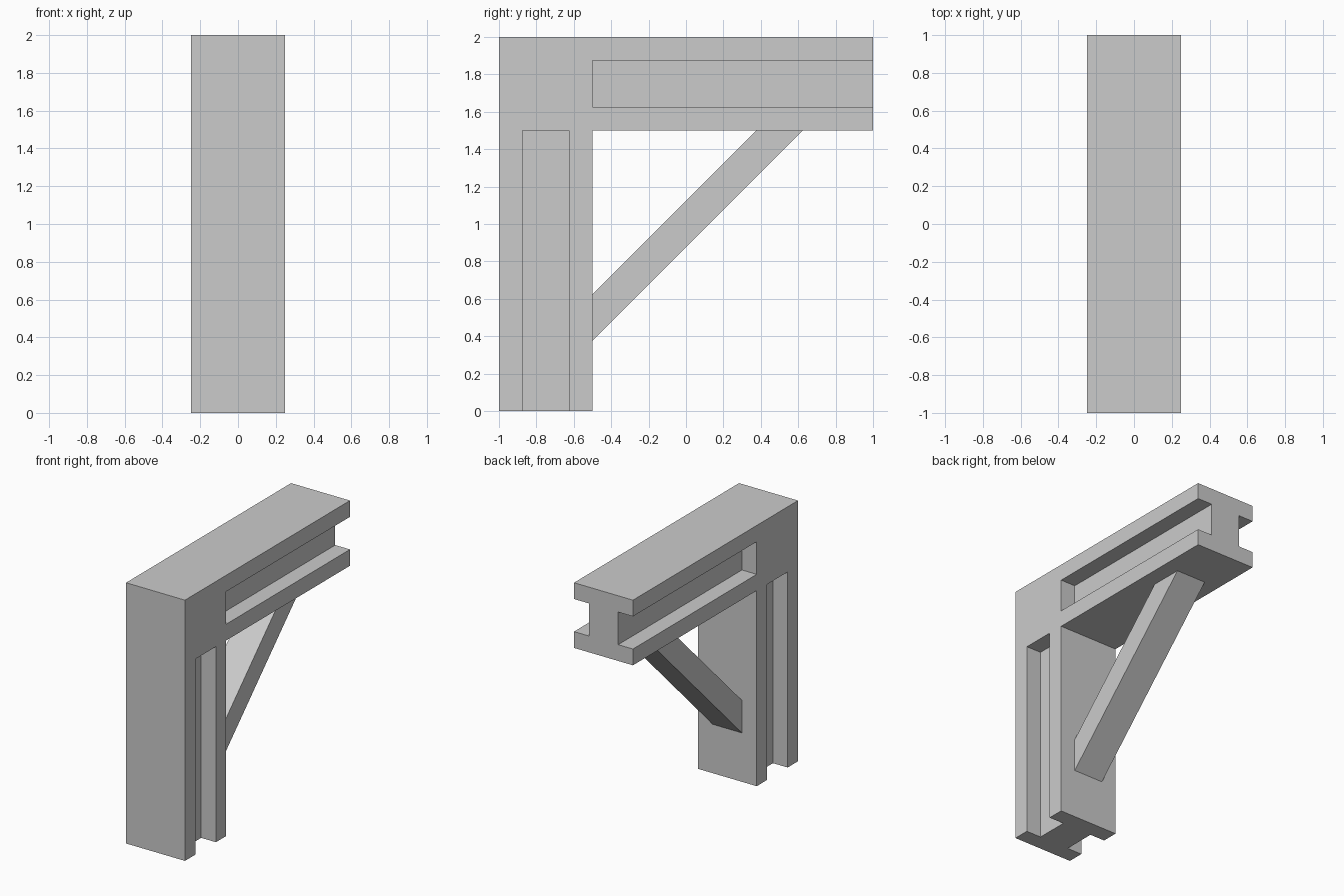
import bpy
import bmesh

if "Cube" in bpy.data.objects:
    bpy.data.objects.remove(bpy.data.objects["Cube"])


def prism(name, profile, x0, x1):
    """Extrude a (y, z) profile along x."""
    bm = bmesh.new()
    face = bm.faces.new([bm.verts.new((x0, y, z)) for y, z in profile])
    ext = bmesh.ops.extrude_face_region(bm, geom=[face])
    verts = [v for v in ext["geom"] if isinstance(v, bmesh.types.BMVert)]
    bmesh.ops.translate(bm, verts=verts, vec=(x1 - x0, 0, 0))
    bmesh.ops.recalc_face_normals(bm, faces=bm.faces)
    mesh = bpy.data.meshes.new(name)
    bm.to_mesh(mesh)
    bm.free()
    obj = bpy.data.objects.new(name, mesh)
    bpy.context.collection.objects.link(obj)
    return obj


def rect(y0, z0, y1, z1):
    return [(y0, z0), (y1, z0), (y1, z1), (y0, z1)]


# L-shaped post and beam
frame = prism("post_and_beam",
              [(-1, 0), (-0.5, 0), (-0.5, 1.5), (1, 1.5), (1, 2), (-1, 2)],
              -0.25, 0.25)

# Grooves on both sides, open at the free ends of post and beam
grooves = {"post_groove": rect(-0.875, -0.1, -0.625, 1.5),
           "beam_groove": rect(-0.5, 1.625, 1.1, 1.875)}
cutters = []
for name, profile in grooves.items():
    for side in (-1, 1):
        cutter = prism(name, profile, side * 0.125, side * 0.35)
        cutter.hide_render = True
        mod = frame.modifiers.new(name, 'BOOLEAN')
        mod.operation = 'DIFFERENCE'
        mod.solver = 'EXACT'
        mod.object = cutter
        cutters.append(cutter)

bpy.context.view_layer.objects.active = frame
for mod in list(frame.modifiers):
    bpy.ops.object.modifier_apply(modifier=mod.name)
for cutter in cutters:
    bpy.data.objects.remove(cutter)

# Diagonal brace
prism("diagonal_brace",
      [(-0.5, 0.375), (0.625, 1.5), (0.375, 1.5), (-0.5, 0.625)],
      -0.125, 0.125)
